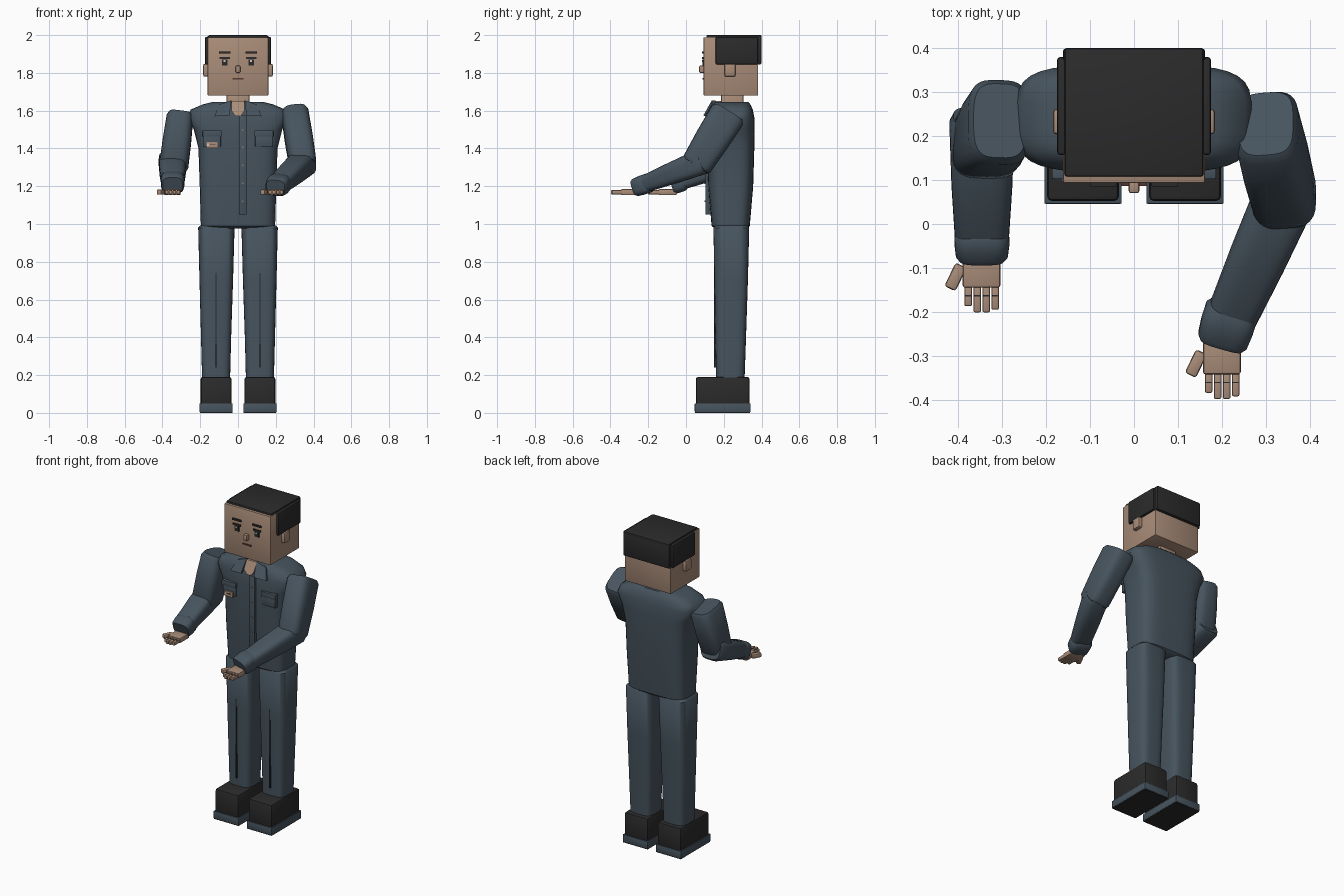
import bpy, bmesh, math
from mathutils import Vector

if "Cube" in bpy.data.objects:
    bpy.data.objects.remove(bpy.data.objects["Cube"])


def mat(name, r, g, b):
    m = bpy.data.materials.new(name)
    m.diffuse_color = (r, g, b, 1)
    m.use_nodes = True
    m.node_tree.nodes["Principled BSDF"].inputs["Base Color"].default_value = m.diffuse_color
    return m


SLATE = mat("slate cloth", .062, .088, .112)
SKIN = mat("skin", .40, .265, .19)
BLACK = mat("black", .024, .024, .024)
DARK = mat("dark seam", .02, .024, .03)
LIP = mat("lip brown", .09, .04, .03)
WHITE = mat("off white", .6, .58, .55)
TAN = mat("button tan", .25, .2, .16)


def finish(name, bm, m, smooth=35):
    bmesh.ops.recalc_face_normals(bm, faces=bm.faces)
    me = bpy.data.meshes.new(name)
    bm.to_mesh(me)
    bm.free()
    o = bpy.data.objects.new(name, me)
    bpy.context.collection.objects.link(o)
    me.materials.append(m)
    if smooth:
        bpy.ops.object.select_all(action='DESELECT')
        o.select_set(True)
        bpy.context.view_layer.objects.active = o
        bpy.ops.object.shade_smooth_by_angle(angle=math.radians(smooth))
    return o


def box(name, x, y, z, m, bevel=0.0, turn=0):
    """Box from (min, max) ranges, optionally bevelled and turned about z."""
    bm = bmesh.new()
    bmesh.ops.create_cube(bm, size=1)
    for v in bm.verts:
        v.co = [(r[1] - r[0]) * c for r, c in zip((x, y, z), v.co)]
    if bevel:
        bmesh.ops.bevel(bm, geom=bm.edges[:], offset=bevel, segments=2,
                        profile=.5, affect='EDGES')
    o = finish(name, bm, m, 35 if bevel else 0)
    o.location = [sum(r) / 2 for r in (x, y, z)]
    o.rotation_euler.z = turn
    return o


def loft(name, rings, m, n=32, power=4):
    """Skin superellipse rings: (centre, u axis, v axis, half u, half v)."""
    bm = bmesh.new()
    loops = []
    for c, u, v, a, b in rings:
        loop = []
        for i in range(n):
            t = 2 * math.pi * (i + .5) / n
            cs, sn = math.cos(t), math.sin(t)
            p = math.copysign(abs(cs) ** (2 / power), cs) * a
            q = math.copysign(abs(sn) ** (2 / power), sn) * b
            loop.append(bm.verts.new(Vector(c) + u * p + v * q))
        loops.append(loop)
    for l0, l1 in zip(loops, loops[1:]):
        for i in range(n):
            j = (i + 1) % n
            bm.faces.new((l0[i], l0[j], l1[j], l1[i]))
    bm.faces.new(loops[0])
    bm.faces.new(loops[-1])
    return finish(name, bm, m, 45)


X, Y = Vector((1, 0, 0)), Vector((0, 1, 0))


def column(name, sections, m, power=4):
    """Vertical loft from (z, x0, x1, y0, y1) sections."""
    return loft(name, [(((x0 + x1) / 2, (y0 + y1) / 2, z), X, Y, (x1 - x0) / 2, (y1 - y0) / 2)
                       for z, x0, x1, y0, y1 in sections], m, power=power)


def limb(name, p0, p1, s0, s1, m, soft=.02):
    """Tapered rounded tube between two points with softened ends."""
    p0, p1 = Vector(p0), Vector(p1)
    d = (p1 - p0).normalized()
    u = (X - d * X.dot(d)).normalized()
    v = d.cross(u)
    k = soft / (p1 - p0).length
    rings = []
    for t, s in ((0, .86), (k, 1), (.5, 1.03), (1 - k, 1), (1, .88)):
        rings.append((p0.lerp(p1, t), u, v,
                      s * (s0[0] + (s1[0] - s0[0]) * t) / 2,
                      s * (s0[1] + (s1[1] - s0[1]) * t) / 2))
    return loft(name, rings, m, power=3.4)


def plate(name, pts, y, thick, m):
    """Flat front-facing polygon of (x, z) points, extruded back in y."""
    bm = bmesh.new()
    f = bm.faces.new([bm.verts.new((x, y + dy, z)) for x, z, dy in pts])
    r = bmesh.ops.extrude_face_region(bm, geom=[f])
    bmesh.ops.translate(bm, vec=(0, thick, 0),
                        verts=[v for v in r["geom"] if isinstance(v, bmesh.types.BMVert)])
    return finish(name, bm, m, 0)


# Head, neck, hair and ears
box("head", (-.161, .161), (.093, .382), (1.68, 1.988), SKIN, .004)
box("neck", (-.06, .06), (.185, .305), (1.58, 1.69), SKIN, .01)
box("hair_top", (-.158, .158), (.108, .40), (1.982, 2.0), BLACK, .006)
box("hair_back", (-.162, .162), (.37, .40), (1.845, 1.998), BLACK, .008)
for s, side in ((-1, "left"), (1, "right")):
    box("hair_" + side, sorted((s * .15, s * .175)), (.157, .38), (1.845, 1.99), BLACK, .007)
    box("ear_" + side, sorted((s * .15, s * .184)), (.204, .262), (1.78, 1.848), SKIN, .008)
    # Eye, lid and brow
    c = s * .07
    box("iris_" + side, (c - .014, c + .014), (.087, .094), (1.838, 1.872), BLACK)
    box("eye_glint_" + side, (c - .006, c + .004), (.085, .09), (1.858, 1.868), WHITE)
    box("eyelid_" + side, (c - .027, c + .027), (.086, .094), (1.873, 1.883), BLACK)
    box("brow_" + side, (c - .03, c + .03), (.085, .094), (1.903, 1.914), BLACK)
box("nose", (-.012, .012), (.07, .1), (1.80, 1.838), SKIN, .005)
box("mouth", (-.028, .028), (.087, .094), (1.765, 1.773), LIP)

# Shirt body, broad at the shoulders
column("shirt", [(.975, -.17, .17, .155, .32), (.99, -.197, .197, .135, .338),
                 (1.2, -.203, .203, .118, .356), (1.4, -.21, .21, .114, .362),
                 (1.5, -.235, .235, .114, .364), (1.565, -.268, .268, .118, .362),
                 (1.605, -.252, .252, .128, .354), (1.632, -.19, .19, .142, .342),
                 (1.645, -.14, .14, .155, .33)], SLATE)
box("placket", (.005, .045), (.102, .13), (1.05, 1.575), SLATE, .002)
for i in range(5):
    z = 1.12 + i * .095
    box("button", (.021, .029), (.098, .104), (z - .004, z + .004), TAN)
plate("throat", [(-.035, 1.65, .03), (.035, 1.65, .03), (.035, 1.60, 0),
                 (.015, 1.572, 0), (-.015, 1.572, 0), (-.035, 1.60, 0)], .108, .06, SKIN)
for s, side in ((-1, "left"), (1, "right")):
    plate("collar_" + side, [(s * .035, 1.655, .045), (s * .10, 1.632, .045),
                             (s * .125, 1.57, .01), (s * .045, 1.575, 0)], .092, .018, SLATE)
    c = s * .137
    box("pocket_" + side, (c - .046, c + .046), (.108, .135), (1.408, 1.47), SLATE, .003)
    box("pocket_flap_" + side, (c - .05, c + .05), (.102, .135), (1.462, 1.495), SLATE, .003)
box("badge", (-.168, -.108), (.101, .11), (1.402, 1.434), SKIN)
box("badge_stripe", (-.15, -.118), (.098, .102), (1.417, 1.422), LIP)
box("badge_photo", (-.164, -.154), (.098, .102), (1.412, 1.426), WHITE)

# Trousers and shoes
for s, side in ((-1, "left"), (1, "right")):
    leg = [(.992, .03, .20, .155, .325), (.98, .018, .211, .145, .335),
           (.7, .026, .204, .15, .328), (.4, .036, .196, .155, .318), (.17, .042, .19, .16, .31)]
    column("trouser_" + side, [(z, *sorted((s * a, s * b)), y0, y1) for z, a, b, y0, y1 in leg], SLATE)
    box("trouser_crease_" + side, (s * .117 - .003, s * .117 + .003), (.148, .17), (.24, .74), DARK)
    box("shoe_" + side, sorted((s * .034, s * .198)), (.052, .336), (.03, .19), BLACK, .012)
    box("sole_" + side, sorted((s * .028, s * .204)), (.046, .342), (.004, .05), SLATE, .003)
    box("tread_" + side, sorted((s * .03, s * .202)), (.048, .34), (0, .006), BLACK)

# Arms: upper sleeve, forearm sleeve, cuff
limb("upper_arm_left", (-.305, .235, 1.585), (-.342, .175, 1.29), (.14, .20), (.155, .155), SLATE)
limb("forearm_left", (-.346, .245, 1.335), (-.346, -.06, 1.215), (.15, .14), (.12, .09), SLATE)
limb("cuff_left", (-.346, -.01, 1.232), (-.346, -.078, 1.205), (.125, .11), (.118, .10), SLATE, .01)
limb("upper_arm_right", (.30, .228, 1.59), (.345, .05, 1.305), (.145, .195), (.145, .165), SLATE)
limb("forearm_right", (.358, .095, 1.335), (.205, -.25, 1.20), (.14, .14), (.11, .085), SLATE)
limb("cuff_right", (.225, -.19, 1.22), (.199, -.272, 1.192), (.122, .105), (.115, .095), SLATE, .01)


# Hands: flat palm, four fingers, thumb on the -x side
def hand(side, cx, y):
    box("palm_" + side, (cx - .043, cx + .043), (y - .066, y + .03), (1.153, 1.185), SKIN, .006)
    for i, tip in enumerate((.042, .056, .056, .05)):
        x = cx - .039 + i * .0205
        box("finger_" + side, (x, x + .0175), (y - .066 - tip, y - .055), (1.157, 1.179), SKIN, .004)
        box("knuckle_" + side, (x + .002, x + .0155), (y - .086, y - .083), (1.176, 1.181), DARK)
    box("thumb_" + side, (cx - .073, cx - .045), (y - .071, y - .012), (1.155, 1.182), SKIN, .006, -.45)


hand("left", -.347, -.079)
hand("right", .2, -.276)
